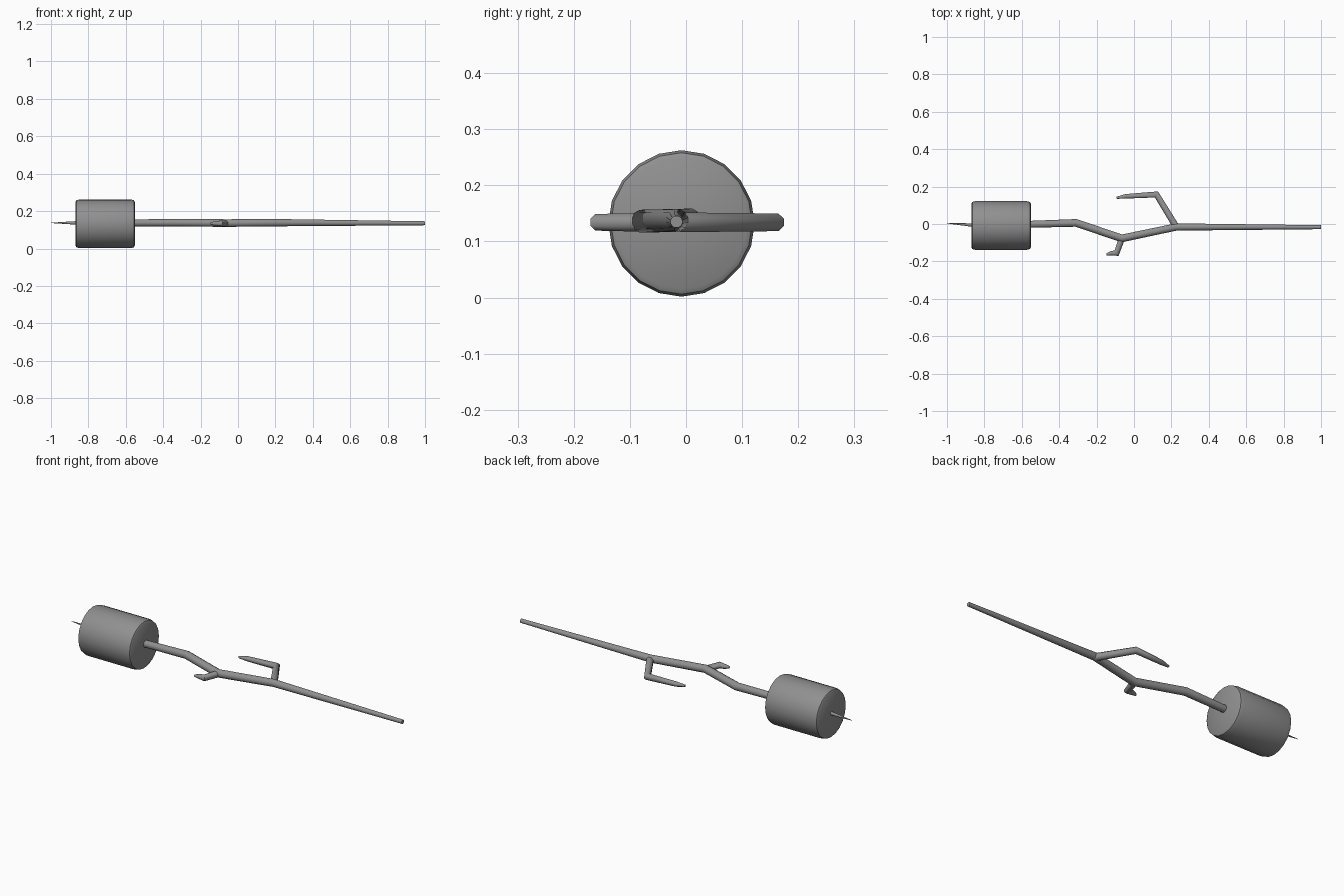
import bpy, bmesh
from math import cos, sin, pi, radians
from mathutils import Vector

if "Cube" in bpy.data.objects:
    bpy.data.objects.remove(bpy.data.objects["Cube"])

Z = 0.134  # height of the twigs' axis

GREY = bpy.data.materials.new("dark_grey")
GREY.diffuse_color = (0.28, 0.28, 0.28, 1)
GREY.use_nodes = True
GREY.node_tree.nodes["Principled BSDF"].inputs["Base Color"].default_value = GREY.diffuse_color


def finish(name, bm, angle):
    bmesh.ops.recalc_face_normals(bm, faces=bm.faces)
    mesh = bpy.data.meshes.new(name)
    bm.to_mesh(mesh)
    bm.free()
    mesh.materials.append(GREY)
    obj = bpy.data.objects.new(name, mesh)
    bpy.context.collection.objects.link(obj)
    bpy.ops.object.select_all(action='DESELECT')
    obj.select_set(True)
    bpy.context.view_layer.objects.active = obj
    bpy.ops.object.shade_smooth_by_angle(angle=radians(angle))
    return obj


def tube(name, path, sides, angle=48, phase=0.5):
    """Mitred, tapered tube through (x, y, z, radius) points, capped at both ends."""
    bm = bmesh.new()
    pts = [Vector(p[:3]) for p in path]
    rings = []
    for i, p in enumerate(pts):
        before = (p - pts[i - 1]).normalized() if i else None
        after = (pts[i + 1] - p).normalized() if i < len(pts) - 1 else None
        d = ((before or after) + (after or before)).normalized()
        side = Vector((0, 0, 1)).cross(d).normalized()
        up = d.cross(side)
        stretch = 1 / max(0.6, d.dot(after or before))
        r = path[i][3]
        rings.append([bm.verts.new(p + side * cos(a) * r * stretch + up * sin(a) * r)
                      for a in (2 * pi * (k + phase) / sides for k in range(sides))])
    for a, b in zip(rings, rings[1:]):
        for k in range(sides):
            n = (k + 1) % sides
            bm.faces.new((a[k], a[n], b[n], b[k]))
    bm.faces.new(rings[0])
    bm.faces.new(rings[-1])
    return finish(name, bm, angle)


# Main stick: sharpened point, hidden run through the marshmallow, crooked shaft
tube("stick", [(-1.0, 0.004, 0.137, 0.001), (-0.86, -0.006, 0.137, 0.010),
               (-0.57, -0.002, 0.137, 0.019), (-0.31, 0.006, 0.138, 0.021),
               (-0.065, -0.077, 0.136, 0.021), (0.225, -0.016, 0.138, 0.020),
               (1.0, -0.017, 0.135, 0.011)], 12)

# Side twigs
tube("long_twig", [(0.225, -0.014, Z, 0.019), (0.120, 0.158, Z, 0.017),
                   (-0.045, 0.148, Z, 0.013), (-0.093, 0.140, Z, 0.006)], 8)
tube("short_twig", [(-0.065, -0.077, Z, 0.018), (-0.093, -0.156, Z, 0.016),
                    (-0.125, -0.157, Z, 0.012), (-0.147, -0.162, Z, 0.006)], 8)

# Marshmallow with softened rims, axis along x
mx = lambda x, r: (x, -0.008, 0.132, r)
tube("marshmallow", [mx(-0.869, 0.117), mx(-0.864, 0.126), mx(-0.846, 0.1305),
                     mx(-0.575, 0.1305), mx(-0.557, 0.126), mx(-0.552, 0.117)],
     20, angle=40, phase=0)
